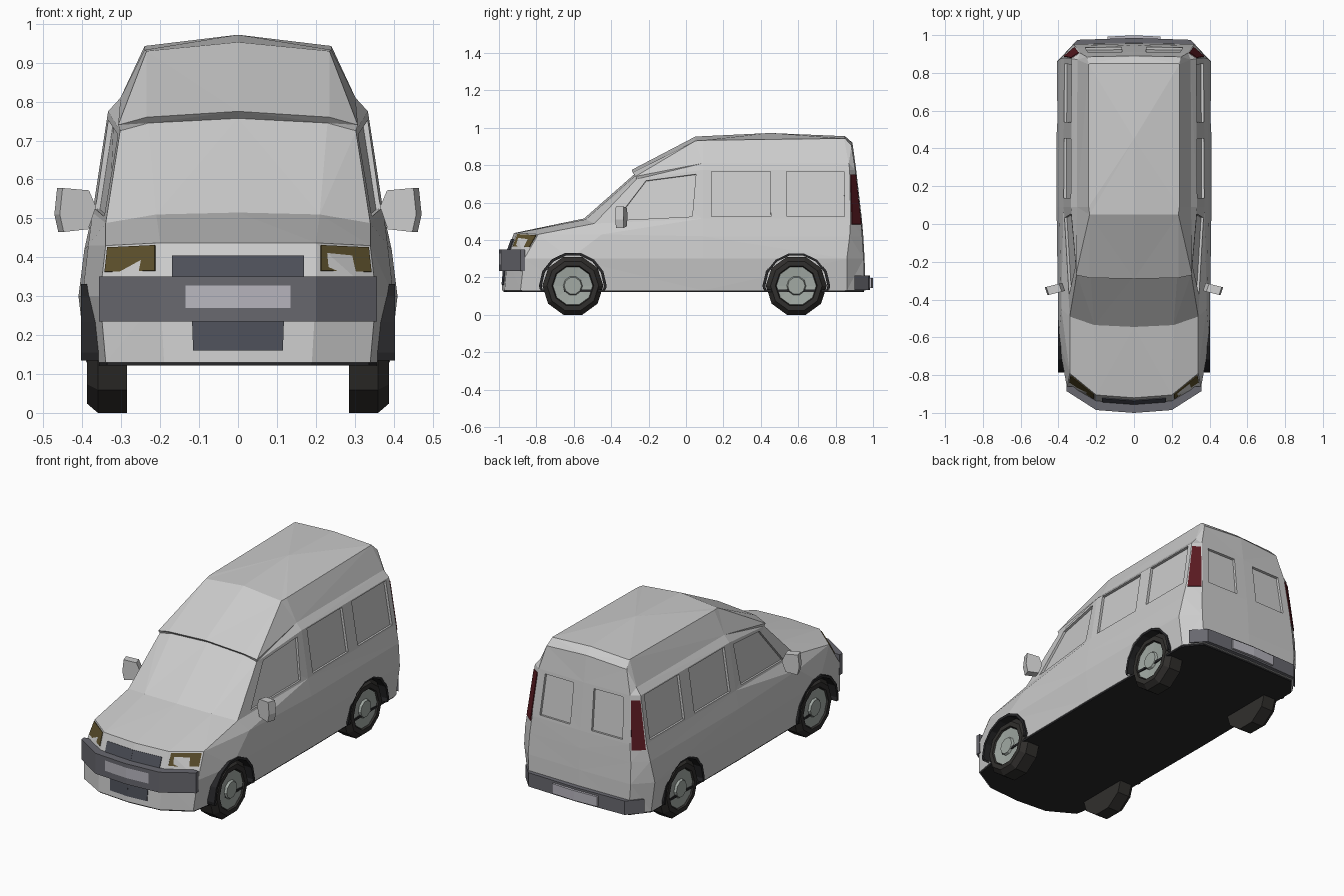
import bpy, bmesh, math
from mathutils import Vector

if "Cube" in bpy.data.objects:
    bpy.data.objects.remove(bpy.data.objects["Cube"])

COLORS = {
    "black": (.02, .02, .022, 1), "tyre": (.03, .028, .026, 1), "bumper": (.14, .14, .16, 1),
    "grille": (.075, .08, .10, 1), "amber": (.11, .08, .025, 1), "red": (.10, .01, .015, 1),
    "hub": (.36, .40, .37, 1), "plate": (.48, .47, .52, 1),
}


def finish(name, bm, color=None):
    bmesh.ops.remove_doubles(bm, verts=bm.verts, dist=.0005)
    bmesh.ops.recalc_face_normals(bm, faces=bm.faces)
    mesh = bpy.data.meshes.new(name)
    bm.to_mesh(mesh)
    bm.free()
    ob = bpy.data.objects.new(name, mesh)
    bpy.context.collection.objects.link(ob)
    if color:
        mat = bpy.data.materials.get(color) or bpy.data.materials.new(color)
        mat.diffuse_color = COLORS[color]
        mat.use_nodes = True
        mat.node_tree.nodes["Principled BSDF"].inputs["Base Color"].default_value = mat.diffuse_color
        mesh.materials.append(mat)
    return ob


def flip(p):
    return Vector((-p[0], p[1], p[2]))


def prism(bm, pts, offset):
    """Solid between pts - offset and pts + offset."""
    a = [bm.verts.new(Vector(p) - offset) for p in pts]
    b = [bm.verts.new(Vector(p) + offset) for p in pts]
    n = len(pts)
    bm.faces.new(a[::-1])
    bm.faces.new(b)
    for i in range(n):
        j = (i + 1) % n
        bm.faces.new((a[i], a[j], b[j], b[i]))


def slab(name, quads, t, color=None):
    """Thin panels on the given polygons, mirrored left and right."""
    bm = bmesh.new()
    for q in quads:
        for pts in (q, [flip(p) for p in q]):
            nrm = (pts[2] - pts[0]).cross(pts[3] - pts[1]).normalized()
            prism(bm, pts, nrm * t)
    return finish(name, bm, color)


def plan(name, half, z0, z1, color):
    """Vertical prism from half of a plan outline."""
    pts = [Vector((x, y, (z0 + z1) / 2)) for x, y in half]
    pts += [flip(p) for p in reversed(pts) if p.x > .001]
    bm = bmesh.new()
    prism(bm, pts, Vector((0, 0, (z1 - z0) / 2)))
    return finish(name, bm, color)


def lathe(name, prof, cy, side, n, color=None, cz=.155, clip=None, closed=False):
    """Revolve an (x, radius) profile about the axle."""
    bm = bmesh.new()
    rings = [[bm.verts.new((side * x, cy + r * math.cos(math.tau * k / n),
                            cz + r * math.sin(math.tau * k / n))) for k in range(n)]
             for x, r in prof]
    pairs = list(zip(rings, rings[1:]))
    if closed:
        pairs.append((rings[-1], rings[0]))
    else:
        bm.faces.new(rings[0])
        bm.faces.new(rings[-1])
    for a, b in pairs:
        for k in range(n):
            j = (k + 1) % n
            bm.faces.new((a[k], a[j], b[j], b[k]))
    if clip:
        bmesh.ops.bisect_plane(bm, geom=bm.verts[:] + bm.edges[:] + bm.faces[:],
                               plane_co=(0, 0, clip), plane_no=(0, 0, 1), clear_inner=True)
    return finish(name, bm, color)


# Body outline rings, front centre round to rear centre
floor = [(0, -.985), (.19, -.97), (.34, -.885), (.385, -.62),
         (.39, .09), (.385, .86), (.31, .955), (0, .96)]
waist = [(0, -.97), (.2, -.955), (.355, -.865), (.40, -.62),
         (.41, .09), (.408, .86), (.32, .95), (0, .955)]
shoulder = [(0, -.92, .437), (.2, -.905, .437), (.34, -.79, .43), (.385, -.45, .43),
            (.395, .09, .42), (.39, .875, .42), (.315, .942, .42), (0, .948, .42)]
sill = [(0, -.545, .515), (.21, -.535, .51), (.34, -.49, .488), (.34, -.49, .488),
        (.374, .09, .515), (.37, .88, .515), (.305, .935, .515), (0, .94, .515)]
header = [(0, -.27, .757), (.23, -.27, .745), (.303, -.265, .725), (.303, -.265, .725),
          (.334, .09, .775), (.33, .875, .775), (.285, .905, .775), (0, .91, .775)]
gutter = [(0, -.29, .775), (.235, -.285, .76), (.308, -.27, .74), (.308, -.27, .74),
          (.302, .09, .81), (.30, .87, .81), (.25, .885, .905), (0, .89, .92)]
roof = [(0, .05, .953), (.235, .05, .93), (.235, .05, .93), (.235, .05, .93),
        (.24, .09, .933), (.24, .845, .943), (.235, .85, .943), (0, .85, .955)]
R = [[Vector((x, y, .13)) for x, y in floor], [Vector((x, y, .30)) for x, y in waist]]
R += [[Vector(p) for p in ring] for ring in (shoulder, sill, header, gutter, roof)]


def on(level, i, u0, u1, v0, v1):
    """A quad lying on one body panel, in panel coordinates."""
    def at(u, v):
        return R[level][i].lerp(R[level][i + 1], u).lerp(
            R[level + 1][i].lerp(R[level + 1][i + 1], u), v)
    return [at(u0, v0), at(u1, v0), at(u1, v1), at(u0, v1)]


# Body shell
bm = bmesh.new()


def face(pts):
    uniq = [p for k, p in enumerate(pts) if (p - pts[k - 1]).length > .0005]
    if len(uniq) > 2:
        bm.faces.new([bm.verts.new(p) for p in uniq])


crown = Vector((0, .45, .972))
for side in (lambda p: p, flip):
    for lo, hi in zip(R, R[1:]):
        for i in range(7):
            face([side(p) for p in (lo[i], lo[i + 1], hi[i + 1], hi[i])])
    for i in range(7):
        face([side(p) for p in (R[-1][i], R[-1][i + 1], crown)])
face(R[0] + [flip(p) for p in R[0][-2:0:-1]])
bmesh.ops.remove_doubles(bm, verts=bm.verts, dist=.0005)
bmesh.ops.triangulate(bm, faces=bm.faces)
body = finish("body", bm)

# Cut window recesses and wheel arches
side_windows = [on(3, 3, .18, .90, .05, .93), on(3, 4, .06, .46, .04, .97),
                on(3, 4, .57, .96, .04, .97)]
cutters = [slab("window_cutter_%d" % k, [q], .014)
           for k, q in enumerate(side_windows + [on(3, 6, .15, .78, .06, .93)])]
AXLES = {"front": -.605, "rear": .59}
for end, y in AXLES.items():
    for s in (-1, 1):
        cutters.append(lathe(end + "_arch_cutter", [(.28, .178), (.6, .178)], y, s, 14))
for c in cutters:
    c.hide_render = True
    mod = body.modifiers.new("cut", "BOOLEAN")
    mod.operation, mod.solver, mod.object = "DIFFERENCE", "EXACT", c
    bpy.context.view_layer.objects.active = body
    bpy.ops.object.modifier_apply(modifier=mod.name)
    bpy.data.objects.remove(c)

# Underbody
plan("underbody", [(x * .99, y * .99) for x, y in floor], .122, .134, "black")

# Wheels and arch linings
for end, y in AXLES.items():
    for s, label in ((-1, "left"), (1, "right")):
        name = "%s_%s_" % (end, label)
        lathe(name + "tyre", [(.285, .163), (.36, .163), (.388, .138), (.388, .112), (.37, .106)],
              y, s, 10, "tyre")
        lathe(name + "hub", [(.36, .108), (.38, .106), (.374, .052), (.386, .046), (.386, .03)],
              y, s, 10, "hub")
        lathe(name + "arch_lining", [(.28, .166), (.403, .166), (.403, .181), (.28, .181)],
              y, s, 14, "black", clip=.135, closed=True)

# Bumpers
plan("front_bumper", [(0, -1.0), (.2, -.985), (.357, -.885), (.357, -.86), (0, -.86)],
     .235, .35, "bumper")
plan("rear_bumper", [(0, .985), (.30, .975), (.37, .90), (0, .90)], .132, .21, "bumper")

# Number plates
V = Vector
slab("front_number_plate", [[V((0, -.996, .27)), V((.135, -.986, .27)),
                             V((.135, -.986, .328)), V((0, -.996, .328))]], .004, "plate")
slab("rear_number_plate", [[V((0, .992, .142)), V((.14, .985, .142)),
                            V((.14, .985, .198)), V((0, .992, .198))]], .007, "plate")

# Grille, intake and lights
slab("grille", [on(1, 0, 0, .85, .27, .75)], .004, "grille")
slab("lower_intake", [on(0, 0, 0, .6, .18, .64)], .004, "grille")
slab("headlights", [on(1, 1, .08, .95, .47, .95)], .005, "amber")
slab("tail_lights", [on(3, 5, .08, .92, -.12, .9)], .005, "red")

# Door mirrors
for s, label in ((-1, "left"), (1, "right")):
    bm = bmesh.new()
    outline = [(.372, .53), (.392, .472), (.455, .465), (.465, .51), (.458, .578), (.39, .572)]
    pts = [V((s * x, -.335 - .25 * (x - .38), z)) for x, z in outline]
    prism(bm, pts, V((s * .007, .021, 0)))
    finish(label + "_mirror", bm)
